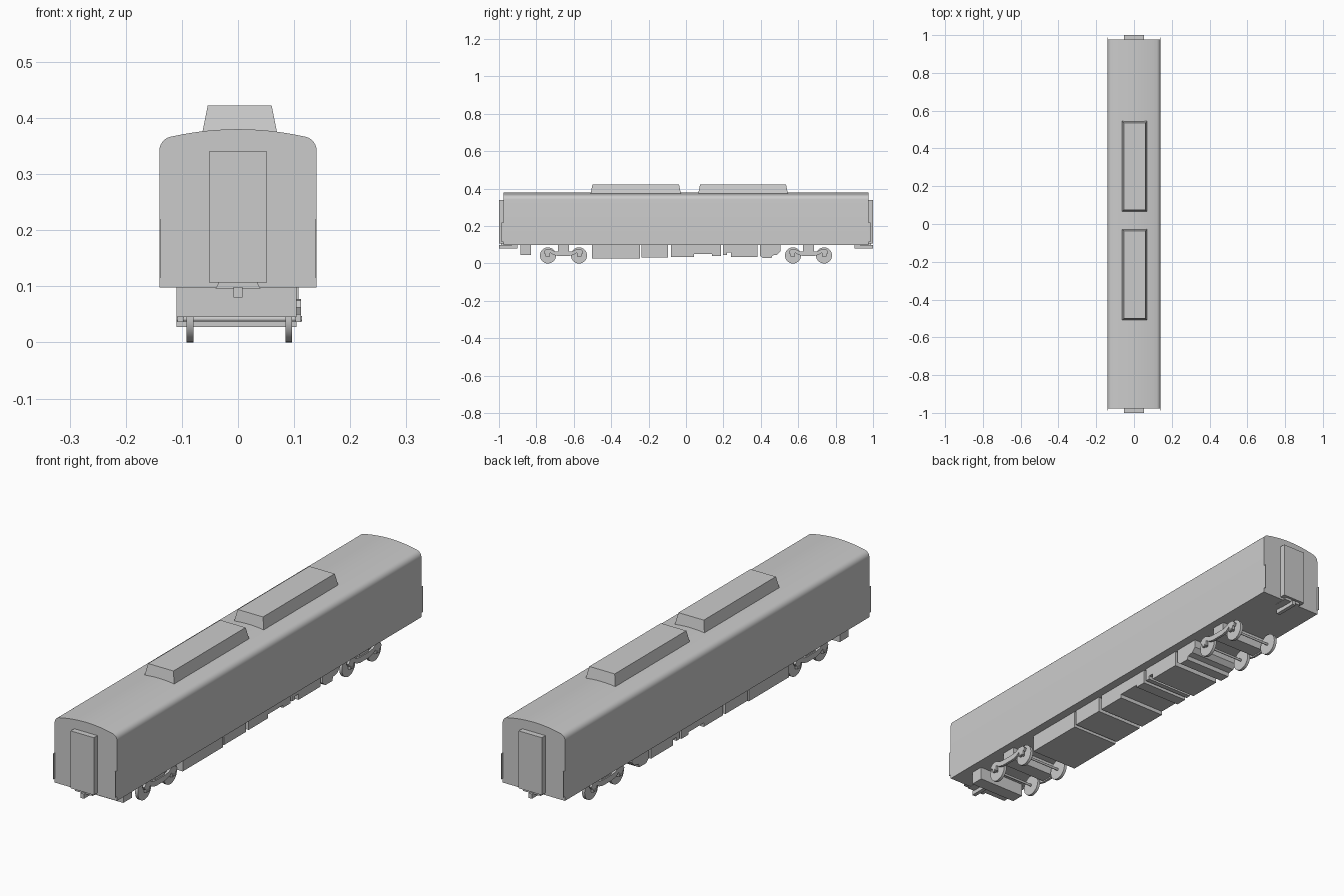
import bpy, bmesh, math
from mathutils import Matrix, Vector

if "Cube" in bpy.data.objects:
    bpy.data.objects.remove(bpy.data.objects["Cube"])


def finish(name, bm, smooth=False):
    bmesh.ops.recalc_face_normals(bm, faces=bm.faces)
    me = bpy.data.meshes.new(name)
    bm.to_mesh(me)
    bm.free()
    ob = bpy.data.objects.new(name, me)
    bpy.context.collection.objects.link(ob)
    if smooth:
        bpy.ops.object.select_all(action='DESELECT')
        ob.select_set(True)
        bpy.context.view_layer.objects.active = ob
        bpy.ops.object.shade_smooth_by_angle(angle=math.radians(35))
    return ob


def prism(name, pts, a, b, axis='x', smooth=False):
    """Extrude a profile from a to b: (y, z) points along x, or (x, z) points along y."""
    bm = bmesh.new()
    verts = [bm.verts.new((a, u, v) if axis == 'x' else (u, a, v)) for u, v in pts]
    face = bm.faces.new(verts)
    ext = bmesh.ops.extrude_face_region(bm, geom=[face])['geom']
    shift = Vector((b - a, 0, 0) if axis == 'x' else (0, b - a, 0))
    bmesh.ops.translate(bm, vec=shift, verts=[g for g in ext if isinstance(g, bmesh.types.BMVert)])
    return finish(name, bm, smooth)


def box(name, x0, x1, y0, y1, z0, z1, inset=0.0):
    """Box whose top face may be drawn in by inset."""
    bm = bmesh.new()
    bmesh.ops.create_cube(bm, size=1)
    for v in bm.verts:
        s = inset if v.co.z > 0 else 0
        v.co = (x1 - s if v.co.x > 0 else x0 + s,
                y1 - s if v.co.y > 0 else y0 + s,
                z1 if v.co.z > 0 else z0)
    return finish(name, bm)


def cylinder(name, r, x0, x1, y, z, seg=32):
    bm = bmesh.new()
    m = Matrix.Translation(((x0 + x1) / 2, y, z)) @ Matrix.Rotation(math.pi / 2, 4, 'Y')
    bmesh.ops.create_cone(bm, cap_ends=True, segments=seg, radius1=r, radius2=r,
                          depth=x1 - x0, matrix=m)
    return finish(name, bm, True)


# Body shell: straight sides, rounded eaves, shallow arched roof
half = [(0.14, 0.098)]
for i in range(7):
    a = math.radians(76 * i / 6)
    half.append((0.115 + 0.025 * math.cos(a), 0.342 + 0.025 * math.sin(a)))
edge_x, edge_z = half[-1]
for i in range(1, 7):
    x = edge_x * (1 - i / 6)
    half.append((x, 0.38 - (0.38 - edge_z) * (x / edge_x) ** 2))
profile = half + [(-x, z) for x, z in reversed(half[:-1])]
prism('body_shell', profile, -0.977, 0.977, 'y', True)

# Roof air units
for y0, y1 in ((-0.51, -0.027), (0.065, 0.545)):
    box('roof_unit', -0.064, 0.07, y0, y1, 0.372, 0.422, 0.01)

# End gangways, couplers and corner plates
for s in (-1, 1):
    def end(name, hw, ya, yb, z0, z1):
        lo, hi = sorted((s * ya, s * yb))
        return box(name, -hw, hw, lo, hi, z0, z1)
    end('gangway', 0.052, 0.97, 1.0, 0.107, 0.34)
    end('coupler_bar', 0.008, 0.90, 1.0, 0.08, 0.099)
    lo, hi = sorted((s * 0.93, s * 0.99))
    prism('coupler_bracket', [(-0.04, 0.096), (0.04, 0.096), (0.034, 0.107), (-0.034, 0.107)],
          lo, hi, 'y')
    for side in (-1, 1):
        lo, hi = sorted((s * 0.97, s * 0.987))
        x = side * 0.139
        box('corner_plate', x - 0.001, x + 0.001, lo, hi, 0.115, 0.22)

# Underfloor equipment, each a side profile across the full width
T = 0.1
equipment = [
    ('end_tank', [(-0.885, T), (-0.885, 0.045), (-0.83, 0.045), (-0.83, T)]),
    ('large_case', [(-0.503, T), (-0.503, 0.027), (-0.246, 0.027), (-0.246, T)]),
    ('medium_case', [(-0.238, T), (-0.238, 0.033), (-0.096, 0.033), (-0.096, T)]),
    ('stepped_case', [(-0.08, T), (-0.08, 0.034), (0.043, 0.034), (0.043, 0.05), (0.14, 0.05),
                      (0.14, 0.04), (0.187, 0.04), (0.187, T)]),
    ('notched_case', [(0.198, T), (0.198, 0.044), (0.218, 0.044), (0.218, 0.058), (0.24, 0.058),
                      (0.24, 0.034), (0.382, 0.034), (0.382, T)]),
    ('sloped_case', [(0.395, T), (0.395, 0.042), (0.413, 0.028), (0.457, 0.028), (0.462, 0.043),
                     (0.488, 0.047), (0.505, 0.065), (0.505, T)]),
]
for name, pts in equipment:
    prism(name, pts, -0.11, 0.104)

# Bogies: wheelsets, swan-neck side frames and centre bolsters
CX = 0.0025
top = [(-0.106, 0.062), (-0.094, 0.075), (-0.072, 0.077), (-0.05, 0.066), (-0.03, 0.063)]
low = [(-0.03, 0.04), (-0.055, 0.046), (-0.07, 0.056), (-0.085, 0.056), (-0.1, 0.05)]
frame = (top + [(-y, z) for y, z in reversed(top)]
         + [(-y, z) for y, z in reversed(low)] + low)
for cy in (-0.655, 0.655):
    for dy in (-0.083, 0.083):
        y = cy + dy
        cylinder('axle', 0.005, CX - 0.112, CX + 0.112, y, 0.042, 16)
        for s in (-1, 1):
            x = CX + s * 0.088
            cylinder('wheel', 0.043, x - 0.006, x + 0.006, y, 0.043)
            x = CX + s * 0.105
            box('axle_box', x - 0.005, x + 0.005, y - 0.012, y + 0.012, 0.036, 0.062)
    for s in (-1, 1):
        x0, x1 = sorted((CX + s * 0.1, CX + s * 0.11))
        prism('bogie_side_frame', [(cy + y, z) for y, z in frame], x0, x1)
    box('bogie_bolster', CX - 0.105, CX + 0.105, cy - 0.03, cy + 0.03, 0.045, 0.1)
